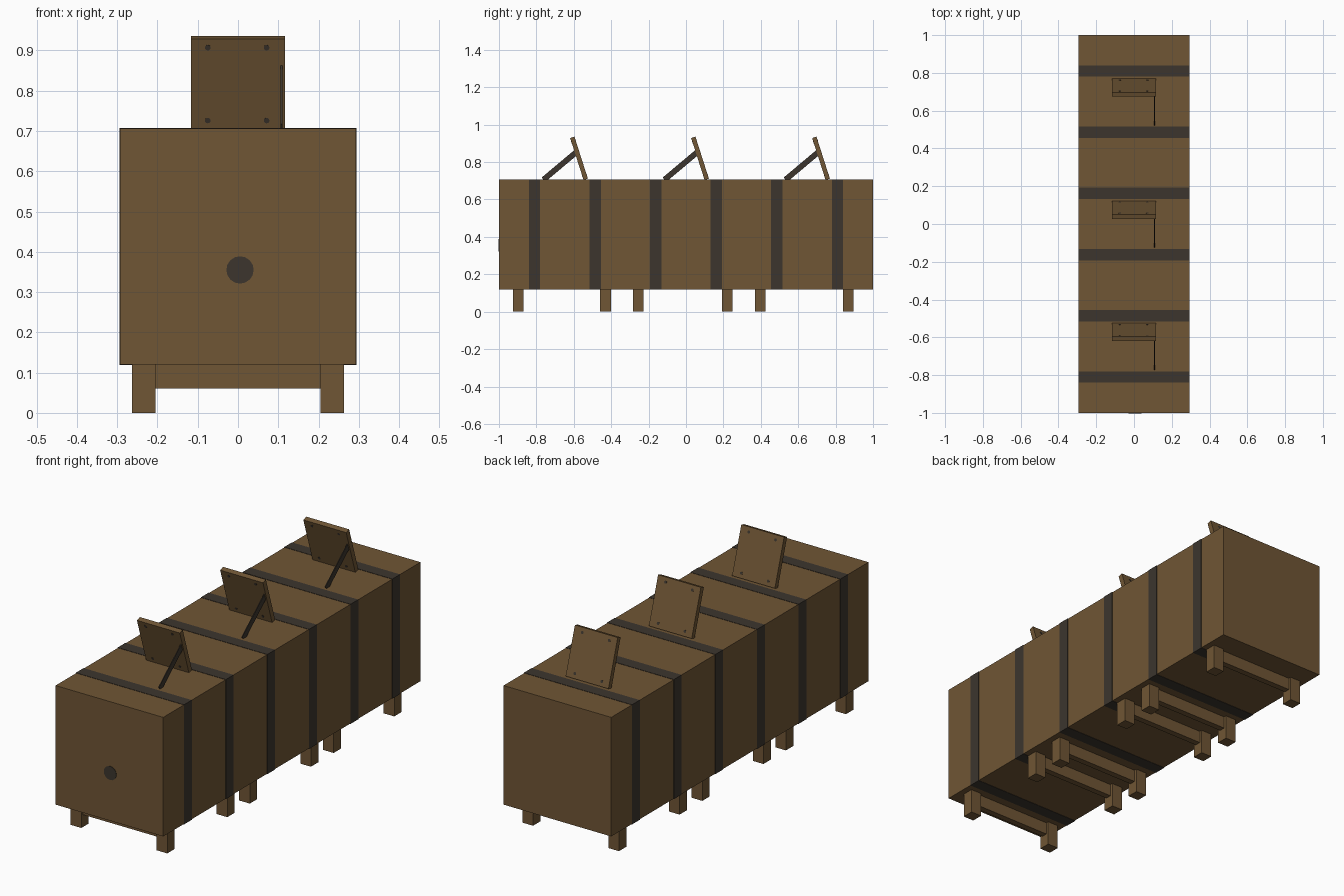
import bpy
import math
from mathutils import Vector, Matrix

default = bpy.data.objects.get("Cube")
if default:
    bpy.data.objects.remove(default, do_unlink=True)


def make_material(name, colour):
    mat = bpy.data.materials.new(name)
    mat.use_nodes = True
    mat.diffuse_color = (*colour, 1)
    mat.node_tree.nodes["Principled BSDF"].inputs["Base Color"].default_value = (*colour, 1)
    return mat


wood = make_material("brown wood", (0.16, 0.092, 0.035))
iron = make_material("dark iron", (0.045, 0.036, 0.027))


def finish(name, mat):
    obj = bpy.context.object
    obj.name = name
    obj.data.materials.append(mat)
    return obj


def box(name, centre, size, mat, tilt=0.0):
    """Box with its size baked in, tilted about the x axis."""
    bpy.ops.mesh.primitive_cube_add(size=1, location=centre)
    obj = finish(name, mat)
    obj.data.transform(Matrix.Diagonal((*size, 1)))
    obj.rotation_euler.x = tilt
    return obj


def disc(name, centre, radius, depth, mat, tilt=0.0):
    """Short cylinder whose axis runs along y, tilted about x."""
    bpy.ops.mesh.primitive_cylinder_add(
        vertices=16, radius=radius, depth=depth, location=centre,
        rotation=(math.pi / 2 + tilt, 0, 0))
    return finish(name, mat)


HALF_X, BASE, TOP = 0.293, 0.12, 0.706
MID = (BASE + TOP) / 2
HEIGHT = TOP - BASE

# Crate body and the plug on its front
box("crate_body", (0, 0, MID), (2 * HALF_X, 2, HEIGHT), wood)
disc("front_plug", (0.005, -0.999, 0.355), 0.034, 0.006, iron)

# Metal straps wrapped around the body
for i, y in enumerate((-0.81, -0.485, -0.162, 0.162, 0.485, 0.81)):
    box(f"strap_{i + 1}", (0, y, MID),
        (2 * HALF_X + 0.003, 0.06, HEIGHT + 0.003), iron)

# Leg pairs joined by crossbars
for i, y in enumerate((-0.897, -0.43, -0.255, 0.22, 0.397, 0.868)):
    for side, x in (("left", 0.234), ("right", -0.234)):
        box(f"{side}_leg_{i + 1}", (x, y, BASE / 2), (0.058, 0.057, BASE), wood)
    box(f"crossbar_{i + 1}", (0, y, 0.09), (0.412, 0.03, 0.06), wood)

# Tilted flaps, each with nail heads and a thin prop on one side
TILT = math.atan2(0.072, 0.225)
for i, y in enumerate((-0.572, 0.075, 0.722)):
    centre = Vector((0, y, 0.82))
    turn = Matrix.Rotation(TILT, 3, 'X')
    box(f"flap_{i + 1}", centre, (0.233, 0.024, 0.236), wood, TILT)
    for x in (-0.075, 0.071):
        for z in (-0.095, 0.095):
            spot = centre + turn @ Vector((x, 0, z))
            disc(f"flap_{i + 1}_nail", spot, 0.007, 0.0255, iron, TILT)
    start = Vector((0.108, y - 0.19, TOP))
    end = Vector((0.108, y - 0.016, 0.852))
    run = end - start
    box(f"prop_{i + 1}", (start + end) / 2, (0.004, run.length, 0.03), iron,
        math.atan2(run.z, run.y))
